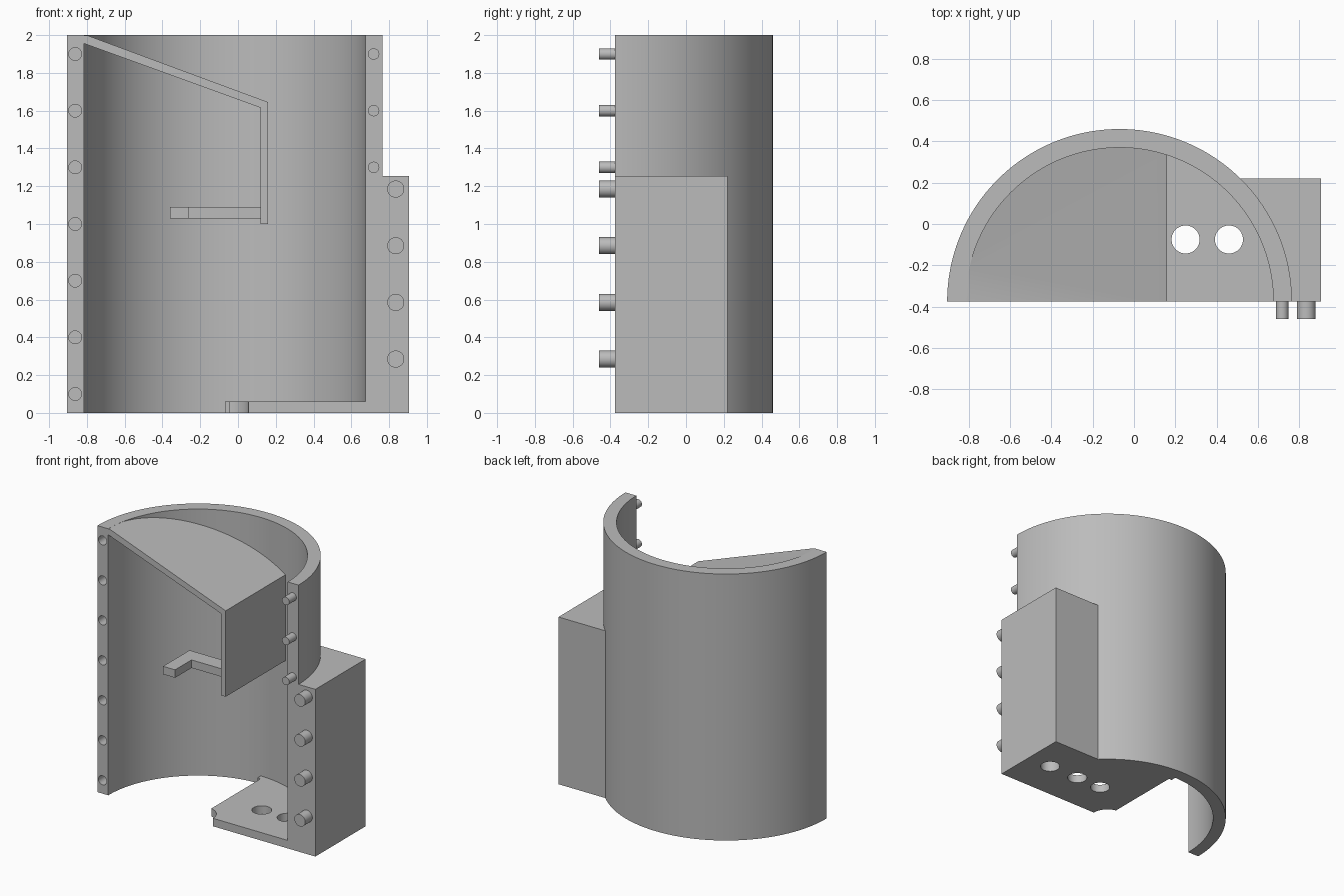
import bpy, bmesh, math
from mathutils import Vector

cube = bpy.data.objects.get("Cube")
if cube:
    bpy.data.objects.remove(cube, do_unlink=True)

CX, FRONT, TOP = -0.07, -0.375, 2.0     # shell axis x, front plane y, height
R_OUT, R_IN, R_MID = 0.835, 0.745, 0.79
BOX_X, BOX_Y, BOX_Z = 0.905, 0.22, 1.255
FLOOR = 0.06

grey = bpy.data.materials.new("plain grey")
grey.use_nodes = True
grey.diffuse_color = (0.5, 0.5, 0.5, 1)
grey.node_tree.nodes["Principled BSDF"].inputs["Base Color"].default_value = (0.5, 0.5, 0.5, 1)


def prism(name, points, sweep):
    """Extrude a closed outline of 3D points along a vector."""
    bm = bmesh.new()
    face = bm.faces.new([bm.verts.new(p) for p in points])
    new = bmesh.ops.extrude_face_region(bm, geom=[face])["geom"]
    bmesh.ops.translate(bm, vec=Vector(sweep),
                        verts=[v for v in new if isinstance(v, bmesh.types.BMVert)])
    bmesh.ops.recalc_face_normals(bm, faces=bm.faces)
    mesh = bpy.data.meshes.new(name)
    bm.to_mesh(mesh)
    bm.free()
    mesh.materials.append(grey)
    obj = bpy.data.objects.new(name, mesh)
    bpy.context.collection.objects.link(obj)
    return obj


def slab(name, outline, z0, z1):
    return prism(name, [(x, y, z0) for x, y in outline], (0, 0, z1 - z0))


def arc(radius, start, end, steps=96):
    """Points about the shell axis, angles in radians."""
    angles = [start + (end - start) * i / steps for i in range(steps + 1)]
    return [(CX + radius * math.cos(a), FRONT + radius * math.sin(a)) for a in angles]


def rod(name, x, z, radius, y0, y1):
    ring = [2 * math.pi * i / 32 for i in range(32)]
    return prism(name, [(x + radius * math.cos(a), y0, z + radius * math.sin(a))
                        for a in ring], (0, y1 - y0, 0))


def combine(target, other, operation):
    mod = target.modifiers.new(operation.lower(), "BOOLEAN")
    mod.operation, mod.object, mod.solver = operation, other, "EXACT"
    bpy.context.view_layer.objects.active = target
    bpy.ops.object.modifier_apply(modifier=mod.name)
    bpy.data.objects.remove(other, do_unlink=True)


# Half-round shell
shell = slab("shell", arc(R_OUT, 0, math.pi) + arc(R_IN, math.pi, 0), 0, TOP)

# Side block, its inner face buried in the shell wall
reach = math.asin((BOX_Y - FRONT) / R_MID)
block = slab("side_block", [(BOX_X, FRONT), (BOX_X, BOX_Y)] + arc(R_MID, reach, 0, 40),
             0, BOX_Z)
combine(shell, block, "UNION")

# Floor plate with a rounded corner at the axis and a small tab at the wall
edge, tab, notch = -0.045, 0.33, 0.125
corner = arc(notch, 0, math.acos((edge - CX) / notch), 16)
floor = slab("floor_plate",
             corner + [(edge, tab), (CX, tab)] + arc(R_MID, math.pi / 2, 0, 48), 0, FLOOR)
combine(shell, floor, "UNION")

# Floor holes: two go through, the outer one ends inside the block
for x in (0.25, 0.46, 0.71):
    ring = [(x + 0.068 * math.cos(2 * math.pi * i / 40),
             -0.075 + 0.068 * math.sin(2 * math.pi * i / 40)) for i in range(40)]
    combine(shell, slab("hole_cutter", ring, -0.05, 0.1), "DIFFERENCE")

# Sockets along the right edge
for i in range(7):
    combine(shell, rod("socket_cutter", -0.862, 0.1 + 0.3 * i, 0.034, FRONT - 0.05,
                       FRONT + 0.09), "DIFFERENCE")

# Sloping ramp with a drop panel, trimmed to the inside of the shell
profile = [(-0.88, 2.029), (0.16, 1.645), (0.16, 1.0), (0.12, 1.0),
           (0.12, 1.615), (-0.88, 1.979)]
ramp = prism("ramp", [(x, FRONT, z) for x, z in profile], (0, 0.9, 0))
combine(ramp, slab("trim", arc(R_IN + 0.002, 0, math.pi), 0.5, TOP - 0.001), "INTERSECT")

# Bent catch arm on the drop panel
slab("catch_arm", [(-0.36, FRONT), (-0.26, FRONT), (-0.26, -0.18), (0.12, -0.18),
                   (0.12, -0.06), (-0.36, -0.06)], 1.03, 1.09)

# Pegs on the left edge and on the block
pegs = []
for i in range(3):
    pegs.append(rod("small_peg", 0.718, 1.3 + 0.3 * i, 0.03, -0.46, FRONT + 0.01))
for i in range(4):
    pegs.append(rod("large_peg", 0.835, 0.285 + 0.3 * i, 0.045, -0.46, FRONT + 0.01))

# Smooth the curved faces, keep the edges sharp
bpy.ops.object.select_all(action="DESELECT")
for obj in [shell, ramp] + pegs:
    obj.select_set(True)
bpy.context.view_layer.objects.active = shell
bpy.ops.object.shade_smooth_by_angle(angle=math.radians(30))
